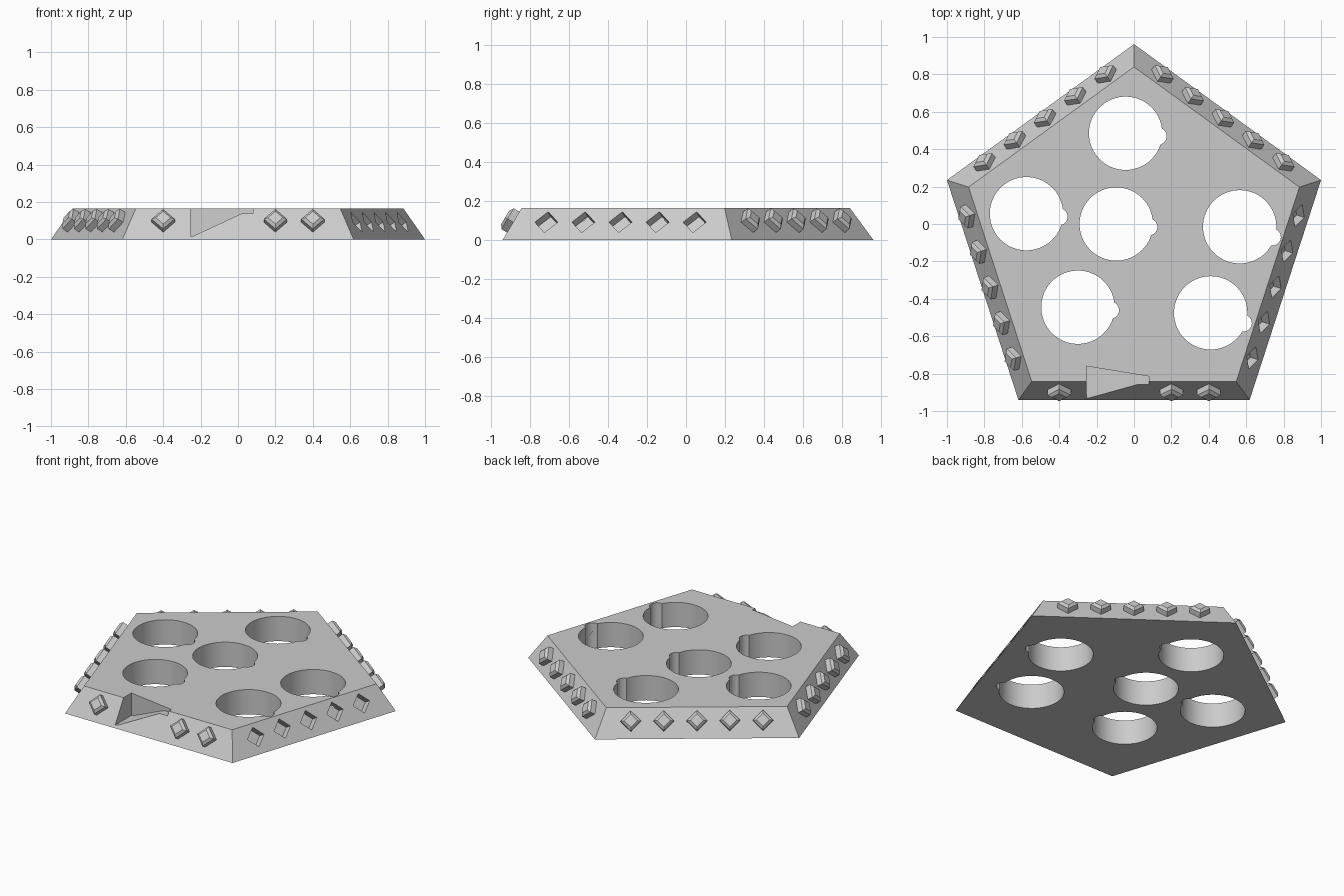
import bpy, bmesh, math
from mathutils import Vector

if "Cube" in bpy.data.objects:
    bpy.data.objects.remove(bpy.data.objects["Cube"])

grey = bpy.data.materials.new("plain grey")
grey.use_nodes = True
COLOUR = (0.6, 0.6, 0.6, 1)
grey.diffuse_color = COLOUR
grey.node_tree.nodes["Principled BSDF"].inputs["Base Color"].default_value = COLOUR

HEIGHT = 0.165
CENTRE = Vector((0, -0.09, 0))
R_BOTTOM, R_TOP = 1.0515, 0.93


def loft(name, rings):
    """Closed solid through matching rings of points."""
    bm = bmesh.new()
    loops = [[bm.verts.new(p) for p in ring] for ring in rings]
    for a, b in zip(loops, loops[1:]):
        for i in range(len(a)):
            j = (i + 1) % len(a)
            bm.faces.new((a[i], a[j], b[j], b[i]))
    bm.faces.new(loops[0][::-1])
    bm.faces.new(loops[-1])
    bmesh.ops.recalc_face_normals(bm, faces=bm.faces)
    mesh = bpy.data.meshes.new(name)
    bm.to_mesh(mesh)
    bm.free()
    mesh.materials.append(grey)
    obj = bpy.data.objects.new(name, mesh)
    bpy.context.collection.objects.link(obj)
    return obj


def ring(centre, radius, count, u, v):
    """Regular polygon in the plane of u and v, first corner along v."""
    turn = [math.tau * i / count for i in range(count)]
    return [centre + radius * (v * math.cos(t) + u * math.sin(t)) for t in turn]


def cylinder(name, x, y, radius, count=64):
    return loft(name, [ring(Vector((x, y, z)), radius, count, X, Y) for z in (-0.1, 0.3)])


def cut(target, cutter):
    """Subtract the cutter from the target and remove the cutter."""
    cutter.hide_render = True
    mod = target.modifiers.new("cut", "BOOLEAN")
    mod.operation = "DIFFERENCE"
    mod.solver = "EXACT"
    mod.object = cutter
    bpy.context.view_layer.objects.active = target
    bpy.ops.object.modifier_apply(modifier=mod.name)
    bpy.data.objects.remove(cutter)


X, Y, Z = Vector((1, 0, 0)), Vector((0, 1, 0)), Vector((0, 0, 1))

# Pentagonal slab with sloping sides
body = loft("pentagon_body", [ring(CENTRE, R_BOTTOM, 5, X, Y),
                              ring(CENTRE + Z * HEIGHT, R_TOP, 5, X, Y)])

# Round through holes, each with a small side groove
holes = [(-0.045, 0.485, -0.016), (-0.575, 0.055, -0.016), (-0.095, 0, -0.016),
         (0.565, -0.015, -0.055), (-0.3, -0.445, -0.016), (0.41, -0.475, -0.055)]
for x, y, groove_y in holes:
    cut(body, cylinder("hole_cutter", x, y, 0.196))
    cut(body, cylinder("groove_cutter", x + 0.175, y + groove_y, 0.045, 32))

# Wedge notch in the front edge, with a sloping floor
profile = [(-0.255, 0.3), (-0.255, 0.015), (-0.235, 0.02),
           (0.02, 0.139), (0.08, 0.139), (0.08, 0.3)]
cut(body, loft("notch_cutter", [
    [(x, -1.1, z) for x, z in profile],
    [(x, -0.76 - 0.164 * (x + 0.255), z) for x, z in profile]]))

# Diamond studs on four sides, matching sockets on the right-hand side
apothem = math.cos(math.pi / 5)
inset = (R_BOTTOM - R_TOP) * apothem
mid = 0.092
SIDES = ["front", "socket", "back_left", "back_right", "right"]
for k, side in enumerate(SIDES):
    angle = math.radians(-90 + 72 * k)
    out = Vector((math.cos(angle), math.sin(angle), 0))
    along = Z.cross(out)
    normal = (out * HEIGHT + Z * inset).normalized()
    slope = normal.cross(along)
    base = CENTRE + out * (R_BOTTOM * apothem - inset * mid / HEIGHT) + Z * mid
    for n in range(-2, 3):
        if side == "front" and n in (-1, 0):
            continue
        spot = base + along * n * 0.2
        if side == "socket":
            steps = [(0.05, 0.062), (-0.05, 0.062)]
        else:
            steps = [(-0.01, 0.062), (0.034, 0.062), (0.048, 0.04)]
        part = loft(f"{side}_stud_{n + 3}",
                    [ring(spot + normal * d, r, 4, along, slope) for d, r in steps])
        if side == "socket":
            cut(body, part)

# Smooth hole walls, crisp edges
bpy.ops.object.select_all(action="DESELECT")
body.select_set(True)
bpy.context.view_layer.objects.active = body
bpy.ops.object.shade_smooth_by_angle(angle=math.radians(30))
